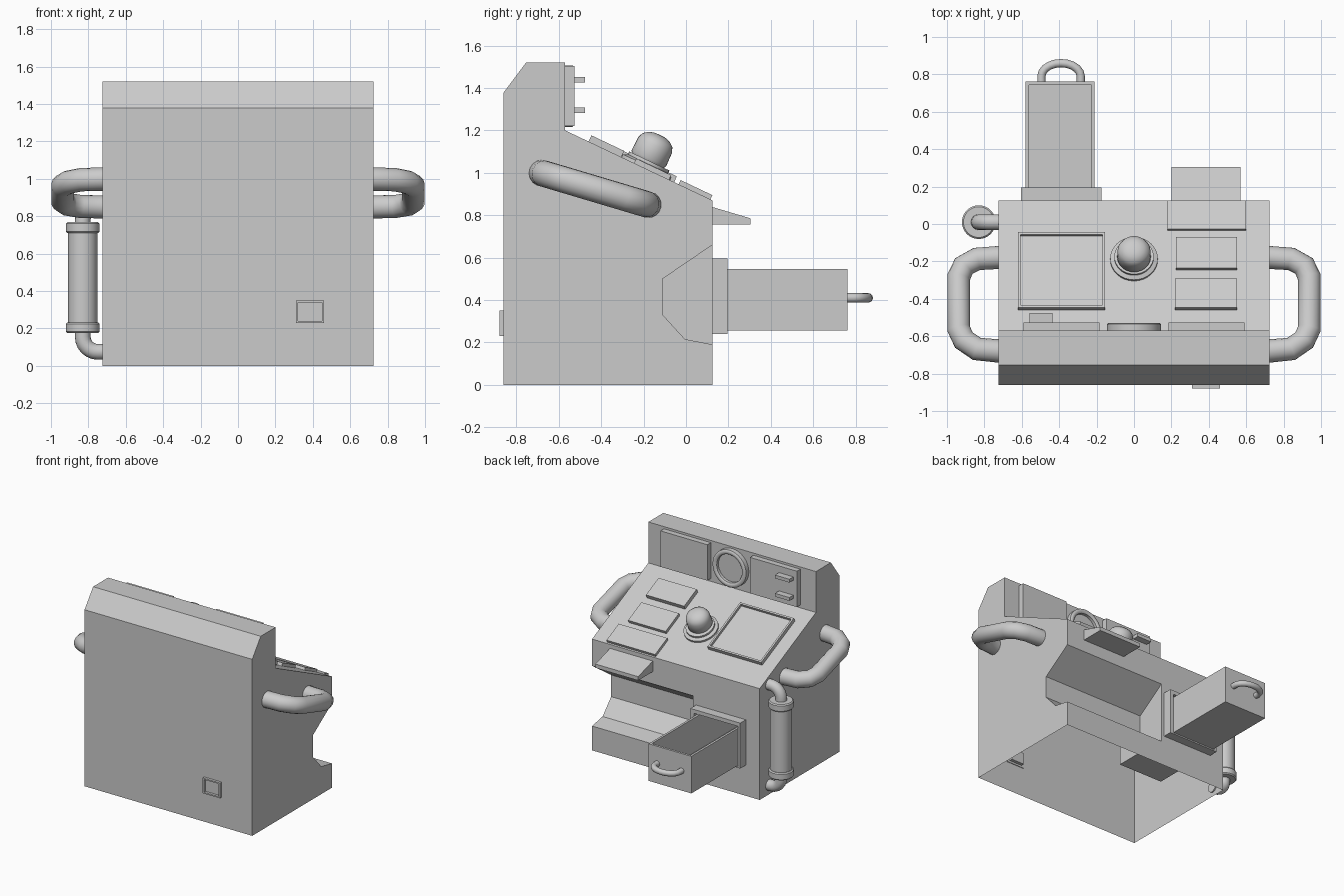
import bpy, bmesh, math
from mathutils import Matrix, Vector

if "Cube" in bpy.data.objects:
    bpy.data.objects.remove(bpy.data.objects["Cube"])

SLOPE = math.atan2(0.33, 0.695)
I = Matrix.Identity(4)


def make(name, bm, matrix=I, smooth=False):
    bmesh.ops.recalc_face_normals(bm, faces=bm.faces)
    me = bpy.data.meshes.new(name)
    bm.to_mesh(me)
    bm.free()
    ob = bpy.data.objects.new(name, me)
    bpy.context.collection.objects.link(ob)
    ob.matrix_world = matrix
    if smooth:
        shade(ob)
    return ob


def select(ob):
    bpy.ops.object.select_all(action='DESELECT')
    ob.select_set(True)
    bpy.context.view_layer.objects.active = ob


def shade(ob):
    select(ob)
    bpy.ops.object.shade_smooth_by_angle(angle=math.radians(40))


def box(name, lo, hi, matrix=I, border=0, depth=0):
    """Box between two corners; border/depth sink a recess into its local top."""
    lo, hi = Vector(lo), Vector(hi)
    bm = bmesh.new()
    bmesh.ops.create_cube(bm, size=1)
    for v in bm.verts:
        v.co = (lo + hi) / 2 + Vector(a * b for a, b in zip(v.co, hi - lo))
    if border:
        bm.normal_update()
        top = [f for f in bm.faces if f.normal.z > 0.9]
        bmesh.ops.inset_individual(bm, faces=top, thickness=border)
        bmesh.ops.inset_individual(bm, faces=top, thickness=0, depth=-depth)
    return make(name, bm, matrix)


def prism(name, profile, x0, x1):
    """Extrude a (y, z) profile along x."""
    bm = bmesh.new()
    a = [bm.verts.new((x0, y, z)) for y, z in profile]
    b = [bm.verts.new((x1, y, z)) for y, z in profile]
    bm.faces.new(a)
    bm.faces.new(b)
    n = len(a)
    for i in range(n):
        j = (i + 1) % n
        bm.faces.new((a[i], a[j], b[j], b[i]))
    return make(name, bm)


def lathe(name, profile, matrix, n=32):
    """Revolve an (r, h) profile about local z."""
    bm = bmesh.new()
    rings = [[bm.verts.new((r * math.cos(k * math.tau / n), r * math.sin(k * math.tau / n), h))
              for k in range(n)] for r, h in profile]
    for p, q in zip(rings, rings[1:]):
        for k in range(n):
            j = (k + 1) % n
            bm.faces.new((p[k], p[j], q[j], q[k]))
    bmesh.ops.remove_doubles(bm, verts=bm.verts, dist=1e-5)
    return make(name, bm, matrix, True)


def tube(name, pts, r):
    cu = bpy.data.curves.new(name, 'CURVE')
    cu.dimensions = '3D'
    cu.bevel_depth = r
    cu.bevel_resolution = 6
    cu.use_fill_caps = True
    sp = cu.splines.new('POLY')
    sp.points.add(len(pts) - 1)
    for p, co in zip(sp.points, pts):
        p.co = (*co, 1)
    ob = bpy.data.objects.new(name, cu)
    bpy.context.collection.objects.link(ob)
    select(ob)
    bpy.ops.object.convert(target='MESH')
    shade(bpy.context.object)


def cut(ob, cutter):
    m = ob.modifiers.new('cut', 'BOOLEAN')
    m.operation = 'DIFFERENCE'
    m.solver = 'EXACT'
    m.object = cutter
    select(ob)
    bpy.ops.object.modifier_apply(modifier=m.name)


def on_slope(y, x=0):
    """Frame on the sloped desk: local z is the desk normal."""
    return Matrix.Translation((x, y, 0.87 + (0.125 - y) * math.tan(SLOPE))) @ Matrix.Rotation(-SLOPE, 4, 'X')


def arc(cx, cy, rx, ry, a0, a1, n=8):
    return [(cx + rx * math.cos(math.radians(a0 + (a1 - a0) * i / n)),
             cy + ry * math.sin(math.radians(a0 + (a1 - a0) * i / n))) for i in range(n + 1)]


# cabinet body, open underneath, with side notch, drawer bay and outlet recess
body = prism('cabinet_body', [(-.86, 0), (.125, 0), (.125, .87), (-.57, 1.2),
                              (-.57, 1.52), (-.755, 1.52), (-.86, 1.38)], -.725, .725)
frame = box('drawer_frame', (-.605, .12, .24), (-.175, .195, .595))
notch = prism('notch_cutter', [(.125, .66), (-.11, .5), (-.11, .33), (-.005, .215),
                               (.125, .19), (.3, .19), (.3, .66)], -.15, .9)
bay = box('bay_cutter', (-.585, -.4, .25), (-.205, .3, .565))
recess = box('outlet_cutter', (.33, -.95, .245), (.44, -.83, .335))
for c in (notch, bay, recess):
    cut(body, c)
cut(frame, bay)
for c in (notch, bay, recess):
    bpy.data.objects.remove(c)
bm = bmesh.new()
bm.from_mesh(body.data)
bmesh.ops.delete(bm, geom=[f for f in bm.faces if all(v.co.z < 1e-3 for v in f.verts)], context='FACES')
bm.to_mesh(body.data)
bm.free()

# outlet surround on the plain side
box('outlet_surround', (.31, -.35, .855), (.46, -.23, .88),
    Matrix.Rotation(math.pi / 2, 4, 'X') @ Matrix.Scale(-1, 4, (0, 1, 0)), .015, .02)

# open drawer and its pull
box('drawer', (-.58, -.38, .255), (-.21, .762, .545), I, .025, .27)
pull = [(-.495, .75)] + arc(-.39, .79, .105, .07, 180, 0, 10) + [(-.285, .75)]
tube('drawer_pull', [(x, y, .41) for x, y in pull], .022)

# desk items: recessed screen, pads, tray
c = math.cos(SLOPE)
box('desk_screen', (-.2325, -.202 / c, -.003), (.2325, .202 / c, .03), on_slope(-.258, -.388), .02, .02)
for name, x0, x1, y0, y1, h in (('pad_upper', .22, .55, -.46, -.305, .032),
                                ('pad_middle', .225, .55, -.245, -.08, .024),
                                ('pad_lower', .18, .6, -.035, .115, .022)):
    d = (y1 - y0) / 2 / c
    box(name, (x0, -d, -.003), (x1, d, h), on_slope((y0 + y1) / 2))
prism('front_tray', [(.12, .84), (.305, .785), (.305, .755), (.12, .755)], .2, .57)

# knob on the desk
lathe('knob_base', [(0, -.003), (.127, -.003), (.127, .015), (.105, .025), (.105, .04), (0, .04)],
      on_slope(-.19))
lathe('knob', [(0, .03), (.08, .035), (.09, .05), (.088, .12), (.078, .145), (.055, .163), (.03, .171), (0, .173)],
      on_slope(-.197))

# upright panels, tabs and dial
for name, x0, x1 in (('panel_tabs', -.59, -.185), ('panel_plain', .185, .59)):
    box(name, (x0, -.573, 1.222), (x1, -.527, 1.503))
for i, z in enumerate((1.295, 1.438)):
    box(f'panel_tab_{i}', (-.56, -.53, z - .013), (-.435, -.477, z + .013))
lathe('dial', [(.145, -.003), (.145, .035), (.135, .042), (.12, .042), (.11, .034), (.11, .012), (0, .012)],
      Matrix.Translation((0, -.57, 1.362)) @ Matrix.Rotation(-math.pi / 2, 4, 'X'))

# grab handles on both sides
path = [(.71, -.68), (.84, -.668), (.91, -.62), (.9375, -.56),
        (.9375, -.285), (.91, -.225), (.84, -.187), (.71, -.178)]
for side, s in (('left', -1), ('right', 1)):
    tube(f'grab_handle_{side}', [(s * x, y, .847 - .298 * (y + .17)) for x, y in path], .0625)

# canister with elbow pipes
base = Matrix.Translation((-.83, .01, 0))
lathe('canister', [(0, .18), (.078, .18), (.078, .765), (0, .765)], base)
for name, z in (('collar_lower', .175), ('collar_upper', .71)):
    lathe(name, [(0, z), (.082, z), (.09, z + .008), (.09, z + .05), (.082, z + .058), (0, z + .058)], base)
low = [(-.83, .19)] + arc(-.75, .155, .08, .08, 180, 270, 6) + [(-.715, .075)]
high = [(-.83, .75)] + arc(-.75, .78, .08, .08, 180, 90, 6) + [(-.715, .86)]
for name, pts in (('pipe_lower', low), ('pipe_upper', high)):
    tube(name, [(x, .01, z) for x, z in pts], .042)
